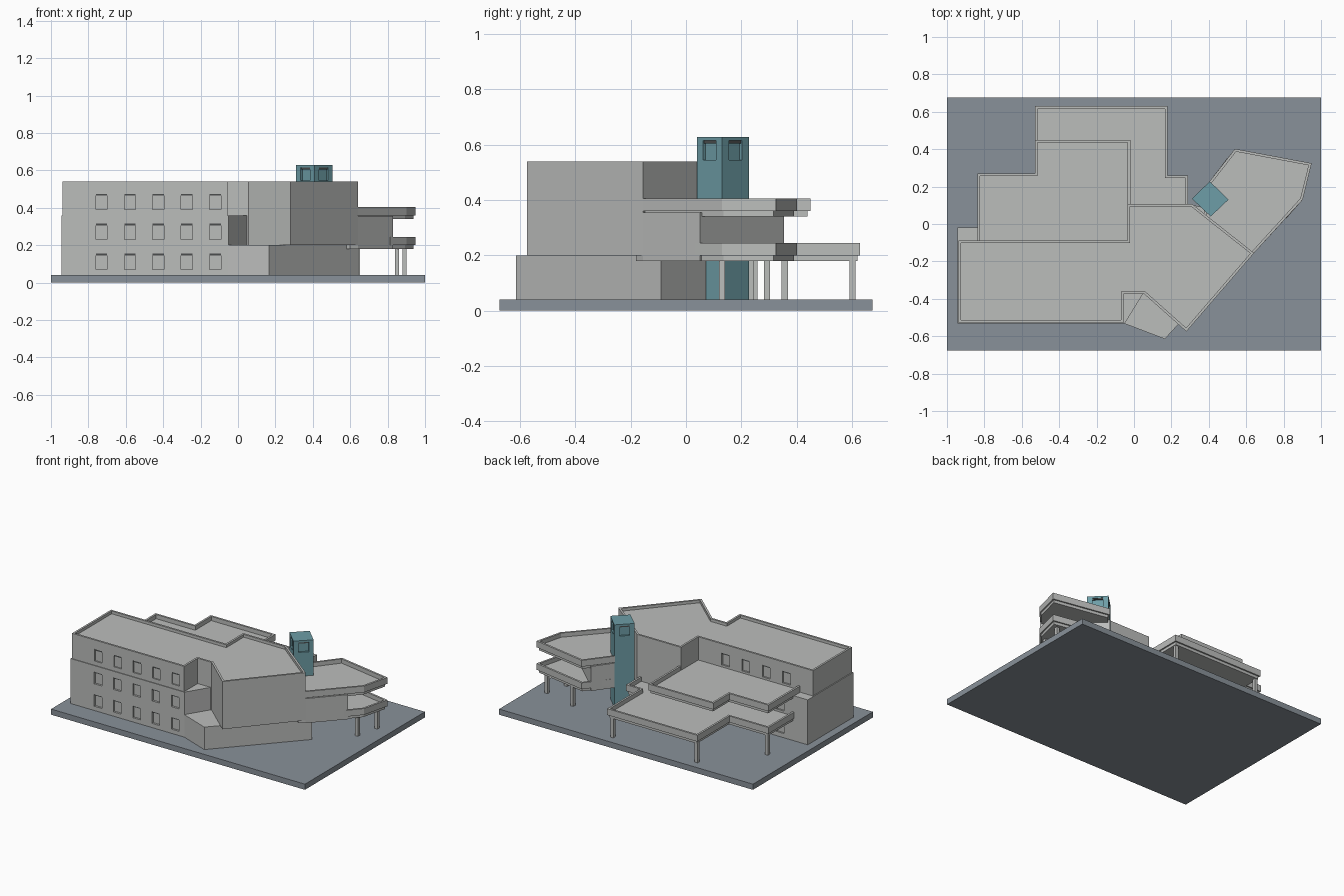
import bpy, bmesh, math
from mathutils import Matrix, Vector

if "Cube" in bpy.data.objects:
    bpy.data.objects.remove(bpy.data.objects["Cube"])


def material(name, rgb):
    m = bpy.data.materials.new(name)
    m.diffuse_color = (*rgb, 1)
    m.use_nodes = True
    m.node_tree.nodes["Principled BSDF"].inputs["Base Color"].default_value = m.diffuse_color
    return m


CONCRETE = material("pale concrete", (0.50, 0.51, 0.50))
GROUND = material("blue grey paving", (0.25, 0.285, 0.32))
TEAL = material("teal cladding", (0.155, 0.34, 0.385))
DARK = material("dark lintel", (0.07, 0.075, 0.075))


def finish(bm, name, mat):
    bmesh.ops.recalc_face_normals(bm, faces=bm.faces)
    me = bpy.data.meshes.new(name)
    bm.to_mesh(me)
    bm.free()
    me.materials.append(mat)
    ob = bpy.data.objects.new(name, me)
    bpy.context.collection.objects.link(ob)
    return ob


def step(bm, face, inset, dz):
    """Inset a horizontal face and move the inner part straight up or down."""
    bmesh.ops.inset_region(bm, faces=[face], thickness=inset, use_even_offset=True)
    new = bmesh.ops.extrude_discrete_faces(bm, faces=[face])["faces"][0]
    bmesh.ops.translate(bm, verts=new.verts, vec=(0, 0, dz))


def prism(name, outline, z0, z1, mat=CONCRETE, parapet=0, under=0):
    """Extruded plan, with optional sunken roof and optional slab below."""
    bm = bmesh.new()
    lo = [bm.verts.new((x, y, z0)) for x, y in outline]
    hi = [bm.verts.new((x, y, z1)) for x, y in outline]
    n = len(outline)
    for i in range(n):
        j = (i + 1) % n
        bm.faces.new((lo[i], lo[j], hi[j], hi[i]))
    bottom = bm.faces.new(lo[::-1])
    top = bm.faces.new(hi)
    bmesh.ops.recalc_face_normals(bm, faces=bm.faces)
    if parapet:
        step(bm, top, 0.014, -parapet)
    if under:
        step(bm, bottom, 0.01, -under)
    return finish(bm, name, mat)


def add_box(bm, centre, size, turn=0.0):
    m = Matrix.Translation(centre) @ Matrix.Rotation(turn, 4, 'Z') @ Matrix.Diagonal((*size, 1))
    bmesh.ops.create_cube(bm, size=1, matrix=m)


def windows(name, spots, targets, width, height):
    """Recessed openings with a dark strip at the head; spot = x, y, top z, turn."""
    cut, strips = bmesh.new(), bmesh.new()
    for x, y, top, turn in spots:
        add_box(cut, (x, y, top - height / 2), (width, 0.024, height), turn)
        inward = Vector((-math.sin(turn), math.cos(turn), 0)) * 0.009
        add_box(strips, Vector((x, y, top - 0.005)) + inward, (width, 0.008, 0.01), turn)
    cutter = finish(cut, name + "_cutter", CONCRETE)
    cutter.hide_render = True
    cutter.hide_viewport = True
    finish(strips, name + "_lintels", DARK)
    for ob in targets:
        mod = ob.modifiers.new("openings", 'BOOLEAN')
        mod.operation = 'DIFFERENCE'
        mod.solver = 'EXACT'
        mod.object = cutter


# Site slab
prism("site_slab", [(-1, -.675), (1, -.675), (1, .675), (-1, .675)], 0, .04, GROUND)

# Main storeys
ground = prism("ground_floor", [
    (-.945, -.533), (-.05, -.533), (.165, -.615), (.645, -.09), (.45, .07),
    (.32, .10), (-.035, .10), (-.035, -.02), (-.945, -.02)], .04, .20)
second = prism("second_floor", [
    (-.945, -.533), (-.05, -.533), (.05, -.37), (-.02, -.36), (-.02, -.02),
    (-.945, -.02)], .20, .36)
main = prism("upper_storeys", [
    (-.938, -.528), (-.055, -.528), (-.055, -.375), (.055, -.375), (.28, -.575),
    (.642, -.155), (.395, .04), (.31, .108), (-.035, .108), (-.035, -.088),
    (-.938, -.088)], .20, .54, parapet=.02)

# Room carried between the side balconies
prism("side_room", [(.642, -.155), (.83, .05), (.50, .355), (.40, .22), (.37, .02),
                    (.60, -.18)], .18, .355)

# Balconies at two levels, on the side and at the rear
prism("side_balcony_upper", [
    (.642, -.155), (.902, .13), (.95, .325), (.54, .402), (.39, .21), (.37, .02),
    (.60, -.18)], .36, .405, parapet=.03, under=.02)
prism("side_balcony_lower", [
    (.78, .04), (.815, .03), (.902, .13), (.95, .325), (.54, .402), (.42, .25),
    (.47, .25)], .20, .245, parapet=.03, under=.02)
prism("rear_balcony_upper", [
    (-.838, .27), (-.53, .27), (-.53, .45), (-.02, .45), (-.02, .06), (-.015, -.12),
    (-.838, -.12)], .36, .405, parapet=.03, under=.02)
prism("rear_balcony_lower", [
    (-.838, .27), (-.53, .27), (-.53, .63), (.18, .63), (.18, .26), (.29, .26),
    (.29, .06), (.0, .06), (.0, -.06), (-.838, -.06)], .20, .245, parapet=.03, under=.02)

# Columns
bm = bmesh.new()
for x, y in [(.85, .13), (.89, .293), (.642, .357), (-.51, .602), (.155, .602),
             (-.815, .247), (.265, .235)]:
    add_box(bm, (x, y, .11), (.023, .023, .15))
finish(bm, "columns", CONCRETE)

# Lift tower
plan = [(.31, .135), (.41, .04), (.505, .13), (.405, .228)]
tower = prism("lift_tower", plan, .04, .628, TEAL)

# Front and rear window rows
spots = [(-.73 + .152 * i, -.531, top, 0) for i in range(5) for top in (.155, .315, .475)]
for i in range(4):
    x = -.73 + .16 * i
    spots += [(x, -.02, .155, math.pi), (x, -.02, .315, math.pi), (x, -.088, .475, math.pi)]
windows("wall_windows", spots, [ground, second, main], .06, .085)

# One opening near the top of each tower side
spots = []
for (ax, ay), (bx, by) in zip(plan, plan[1:] + plan[:1]):
    spots.append(((ax + bx) / 2, (ay + by) / 2, .615, math.atan2(by - ay, bx - ax)))
windows("tower_windows", spots, [tower], .068, .07)
